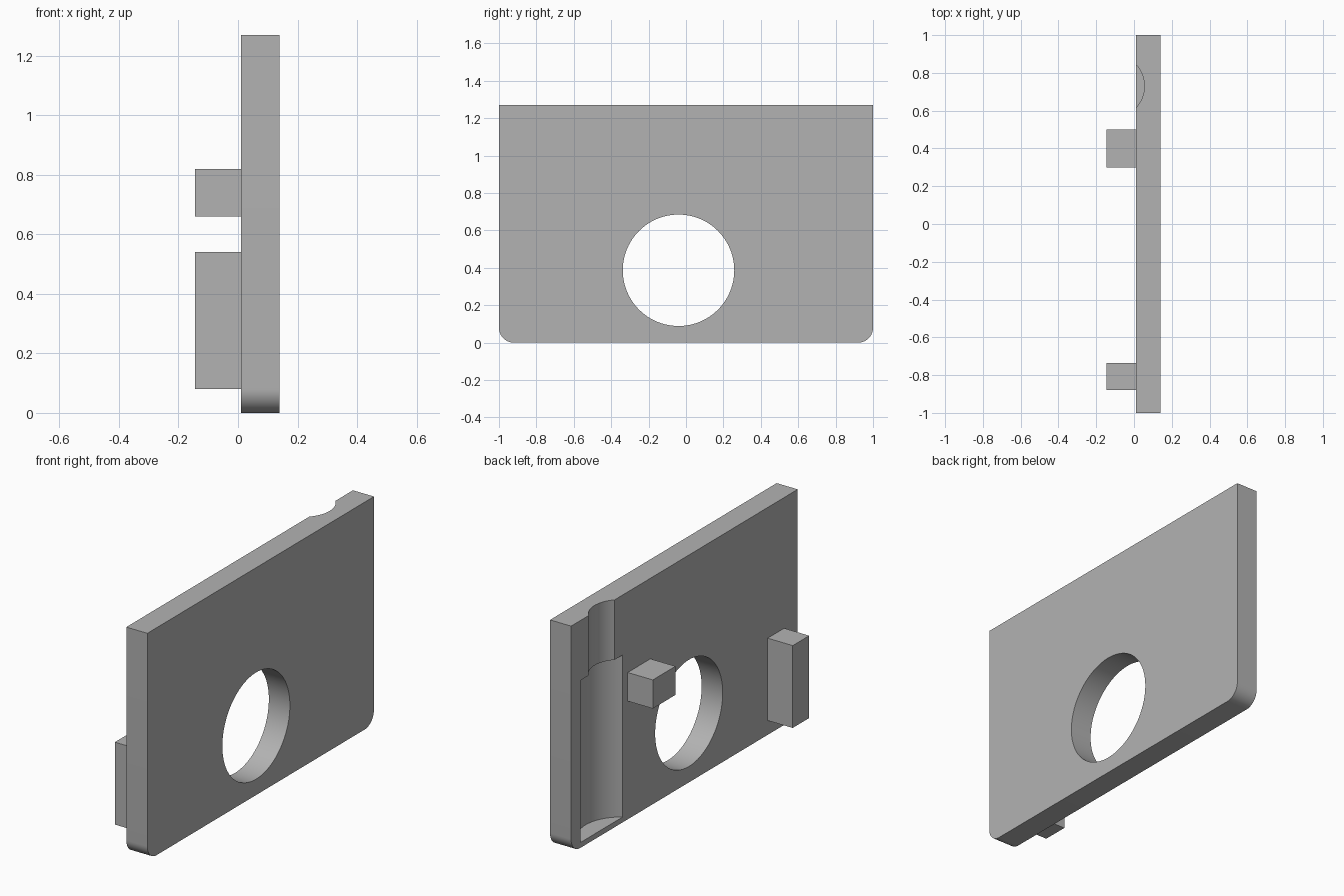
import bpy
import bmesh
import math
from mathutils import Vector

default = bpy.data.objects.get("Cube")
if default:
    bpy.data.objects.remove(default, do_unlink=True)

grey = bpy.data.materials.new("plain grey")
grey.use_nodes = True
colour = (0.45, 0.45, 0.45, 1)
grey.diffuse_color = colour
grey.node_tree.nodes["Principled BSDF"].inputs["Base Color"].default_value = colour


def box(name, low, high):
    """Box between two opposite corners."""
    low, high = Vector(low), Vector(high)
    bpy.ops.mesh.primitive_cube_add(size=1, location=(low + high) / 2)
    obj = bpy.context.object
    obj.name = name
    obj.scale = high - low
    bpy.ops.object.transform_apply(location=True, rotation=False, scale=True)
    obj.data.materials.append(grey)
    return obj


def cut_cylinder(target, radius, depth, location, rotation=(0, 0, 0)):
    """Subtract a round cutter from the target, then discard the cutter."""
    bpy.ops.mesh.primitive_cylinder_add(vertices=96, radius=radius, depth=depth,
                                        location=location, rotation=rotation)
    cutter = bpy.context.object
    cutter.hide_render = True
    cutter.data.materials.append(grey)
    mod = target.modifiers.new("cut", 'BOOLEAN')
    mod.operation = 'DIFFERENCE'
    mod.solver = 'EXACT'
    mod.object = cutter
    bpy.context.view_layer.objects.active = target
    bpy.ops.object.modifier_apply(modifier=mod.name)
    bpy.data.objects.remove(cutter, do_unlink=True)


# Plate with its two bottom corners rounded
FACE = 0.01
plate = box("plate", (FACE, -1, 0), (0.14, 1, 1.27))
bm = bmesh.new()
bm.from_mesh(plate.data)
corners = [e for e in bm.edges if all(v.co.z < 0.01 for v in e.verts)
           and abs(e.verts[0].co.y - e.verts[1].co.y) < 0.01]
bmesh.ops.bevel(bm, geom=corners, offset=0.08, segments=12, profile=0.5,
                affect='EDGES')
bm.to_mesh(plate.data)
bm.free()

# Round through hole
cut_cylinder(plate, 0.298, 1, (0.07, -0.04, 0.387), (0, math.pi / 2, 0))

# Stepped upright groove: wide closed pocket, narrow neck open at the top
axis_x, axis_y = -0.114, 0.73
for radius, bottom, top in ((0.2236, 0.03, 0.935), (0.169, 0.8, 1.4)):
    cut_cylinder(plate, radius, top - bottom, (axis_x, axis_y, (bottom + top) / 2))

bpy.ops.object.select_all(action='DESELECT')
plate.select_set(True)
bpy.context.view_layer.objects.active = plate
bpy.ops.object.shade_smooth_by_angle(angle=math.radians(30))

# Lugs on the grooved face
box("tall_lug", (-0.145, -0.88, 0.08), (FACE, -0.735, 0.54))
box("short_lug", (-0.145, 0.3, 0.66), (FACE, 0.5, 0.82))
